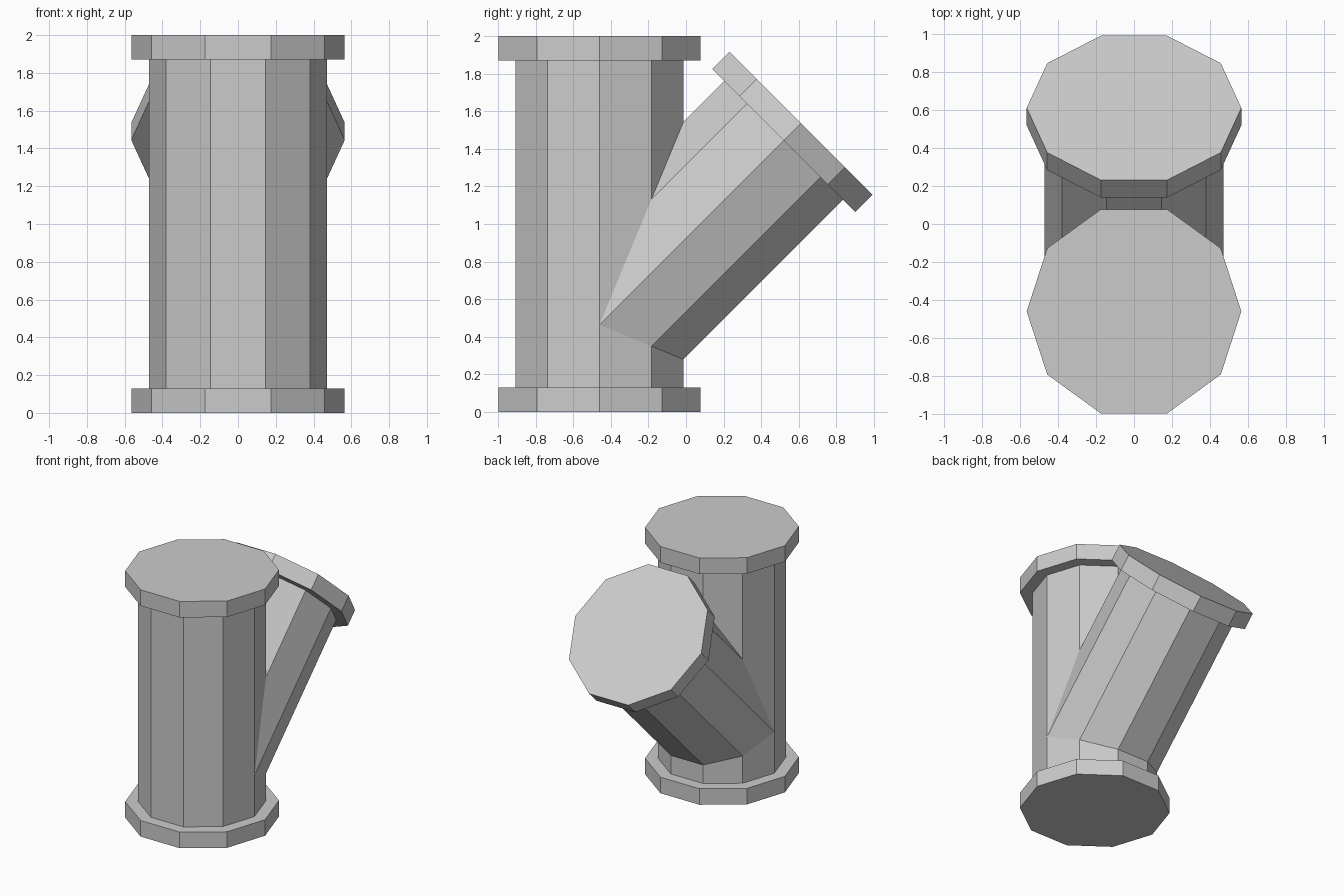
import bpy, bmesh
from math import cos, sin, pi, radians

if "Cube" in bpy.data.objects:
    bpy.data.objects.remove(bpy.data.objects["Cube"])

SIDES = 10
PIPE_R, FLANGE_R, FLANGE_H = 0.47, 0.565, 0.13


def lathe(name, profile, location, tilt=0.0):
    """Closed ten-sided solid of revolution from (radius, height) pairs."""
    bm = bmesh.new()
    rings = [[bm.verts.new((r * cos(2 * pi * i / SIDES), r * sin(2 * pi * i / SIDES), z))
              for i in range(SIDES)] for r, z in profile]
    for low, high in zip(rings, rings[1:]):
        for i in range(SIDES):
            j = (i + 1) % SIDES
            bm.faces.new((low[i], low[j], high[j], high[i]))
    bm.faces.new(rings[0][::-1])
    bm.faces.new(rings[-1])
    mesh = bpy.data.meshes.new(name)
    bm.to_mesh(mesh)
    bm.free()
    obj = bpy.data.objects.new(name, mesh)
    obj.location = location
    obj.rotation_euler.x = tilt
    bpy.context.collection.objects.link(obj)
    return obj


# Upright pipe with a flange at each end
lathe("main_pipe", [(FLANGE_R, 0), (FLANGE_R, FLANGE_H), (PIPE_R, FLANGE_H),
                    (PIPE_R, 2 - FLANGE_H), (FLANGE_R, 2 - FLANGE_H), (FLANGE_R, 2)],
      (0, -0.46, 0))

# Branch pipe leaning 45 degrees to the back, its root buried in the main pipe
LENGTH = 1.515
lathe("branch_pipe", [(PIPE_R, 0), (PIPE_R, LENGTH - FLANGE_H),
                      (FLANGE_R, LENGTH - FLANGE_H), (FLANGE_R, LENGTH)],
      (0, -0.46, 0.465), radians(-45))
